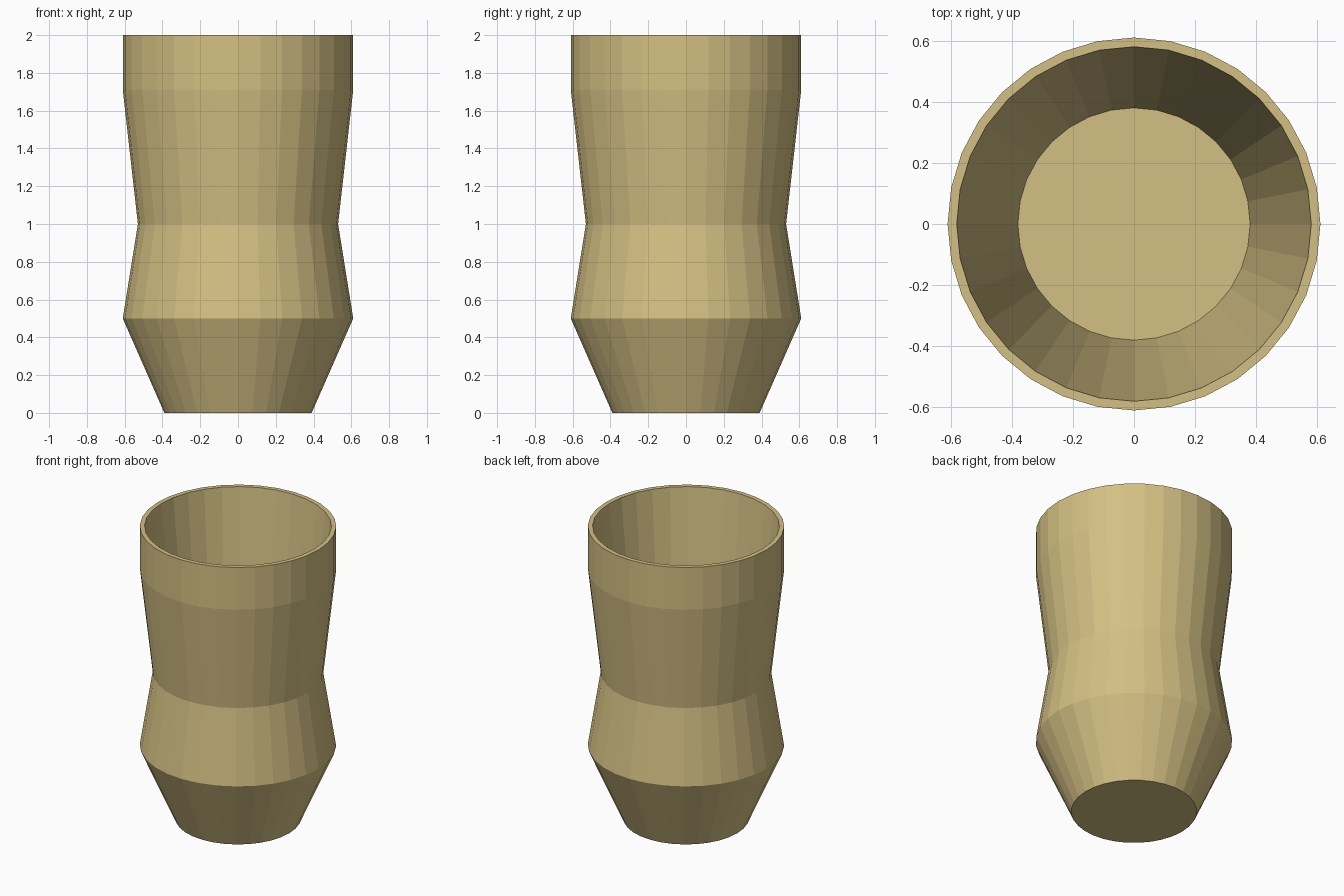
import bpy, bmesh
from math import cos, sin, tau

if "Cube" in bpy.data.objects:
    bpy.data.objects.remove(bpy.data.objects["Cube"])

SIDES = 32
# Profile (radius, z): outer wall upward, rim, then straight tapered inside down to the floor
PROFILE = [(0.39, 0), (0.61, 0.5), (0.53, 1.0), (0.61, 1.71), (0.61, 2.0),
           (0.58, 2.0), (0.38, 0.05)]

bm = bmesh.new()
rings = [[bm.verts.new((r * cos(tau * i / SIDES), r * sin(tau * i / SIDES), z))
          for i in range(SIDES)] for r, z in PROFILE]

# Walls
for a, b in zip(rings, rings[1:]):
    for i in range(SIDES):
        j = (i + 1) % SIDES
        bm.faces.new((a[i], a[j], b[j], b[i]))

# Underside and inner floor
bm.faces.new(rings[0][::-1])
bm.faces.new(rings[-1])
bmesh.ops.recalc_face_normals(bm, faces=bm.faces)

mesh = bpy.data.meshes.new("cup")
bm.to_mesh(mesh)
bm.free()
cup = bpy.data.objects.new("cup", mesh)
bpy.context.collection.objects.link(cup)

# Tan clay
clay = bpy.data.materials.new("tan_clay")
clay.diffuse_color = (0.66, 0.53, 0.23, 1)
clay.use_nodes = True
clay.node_tree.nodes["Principled BSDF"].inputs["Base Color"].default_value = clay.diffuse_color
mesh.materials.append(clay)
